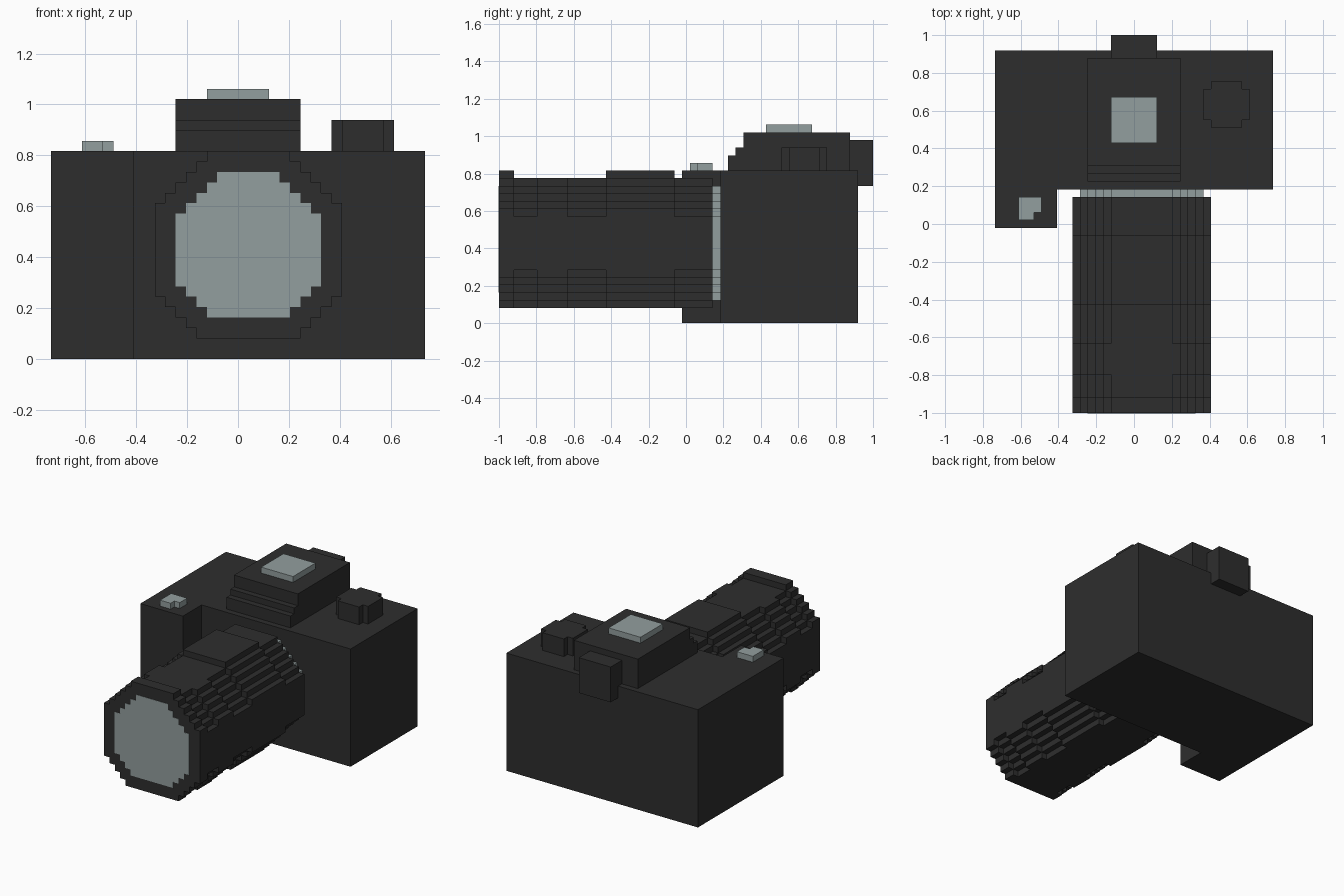
import bpy
import bmesh
from mathutils import Vector

if "Cube" in bpy.data.objects:
    bpy.data.objects.remove(bpy.data.objects["Cube"], do_unlink=True)

U = 2 / 49  # size of one block; parts are laid out on the block grid


def make_material(name, color):
    mat = bpy.data.materials.new(name)
    mat.use_nodes = True
    mat.diffuse_color = color
    mat.node_tree.nodes["Principled BSDF"].inputs["Base Color"].default_value = color
    return mat


black = make_material("matte black", (0.027, 0.027, 0.027, 1))
silver = make_material("silver grey", (0.29, 0.342, 0.342, 1))


def extrude(name, outline, axis, start, end, mat):
    """Extrude a 2D grid outline along an axis between two grid positions."""
    def place(a, b, t):
        x, y, z = {"x": (t, a, b), "y": (a, t, b), "z": (a, b, t)}[axis]
        return Vector((x * U, y * U - 1, z * U))

    bm = bmesh.new()
    near = [bm.verts.new(place(a, b, start)) for a, b in outline]
    far = [bm.verts.new(place(a, b, end)) for a, b in outline]
    bm.faces.new(near)
    bm.faces.new(far)
    for i in range(len(near)):
        j = (i + 1) % len(near)
        bm.faces.new((near[i], near[j], far[j], far[i]))
    bmesh.ops.recalc_face_normals(bm, faces=bm.faces)
    mesh = bpy.data.meshes.new(name)
    bm.to_mesh(mesh)
    bm.free()
    mesh.materials.append(mat)
    obj = bpy.data.objects.new(name, mesh)
    bpy.context.collection.objects.link(obj)
    return obj


def corner(ca, cb, sa, sb, n):
    """Staircase of n blocks cutting off one corner."""
    pts = []
    for i in range(n):
        pts += [(ca + sa * i, cb + sb * (n - i)), (ca + sa * (i + 1), cb + sb * (n - i))]
    return pts + [(ca + sa * n, cb)]


def stepped(a0, a1, b0, b1, low_left, low_right, up_right, up_left):
    """Rectangle outline with stair-stepped corners."""
    return (corner(a0, b0, 1, 1, low_left)
            + corner(a1, b0, -1, 1, low_right)[::-1]
            + corner(a1, b1, -1, -1, up_right)
            + corner(a0, b1, 1, -1, up_left)[::-1])


def rect(a0, a1, b0, b1):
    return stepped(a0, a1, b0, b1, 0, 0, 0, 0)


# Body with forward hand grip
body = [(-18, 24), (-10, 24), (-10, 29), (18, 29), (18, 47), (-18, 47)]
extrude("body_and_grip", body, "z", 0, 20, black)

# Viewfinder hump with stepped front, eyepiece and accessory plate
hump = [(30, 20), (46, 20), (46, 25), (32, 25), (32, 23), (31, 23), (31, 22), (30, 22)]
extrude("viewfinder_hump", hump, "x", -6, 6, black)
extrude("eyepiece", rect(-3, 3, 46, 49), "z", 18, 24, black)
extrude("accessory_plate", rect(-3, 3, 35, 41), "z", 25, 26, silver)

# Top controls
extrude("mode_dial", stepped(9, 15, 37, 43, 1, 1, 1, 1), "z", 20, 23, black)
extrude("shutter_button", stepped(-15, -12, 25, 28, 0, 1, 0, 0), "z", 20, 21, silver)

# Lens barrel: alternating wide rings and narrow grooves
wide = stepped(-8, 10, 2, 19, 4, 4, 4, 4)
narrow = stepped(-8, 10, 2, 19, 5, 5, 5, 5)
stops = [0, 2, 5, 9, 14, 23, 28]
for i, (start, end) in enumerate(zip(stops, stops[1:])):
    kind, shape = ("groove", narrow) if i % 2 else ("ring", wide)
    extrude(f"lens_{kind}_{i}", shape, "y", start, end, black)

# Raised pads on top of the front and rear rings
for name, start, end in (("front_ring_pad", 0, 2), ("rear_ring_pad", 14, 23)):
    extrude(name, rect(-3, 5, 19, 20), "y", start, end, black)

# Lens mount and front glass
extrude("lens_mount", stepped(-7, 9, 3, 18, 4, 4, 4, 4), "y", 28, 29, silver)
extrude("lens_glass", stepped(-6, 8, 4, 18, 3, 3, 4, 4), "y", -0.05, 0.5, silver)
